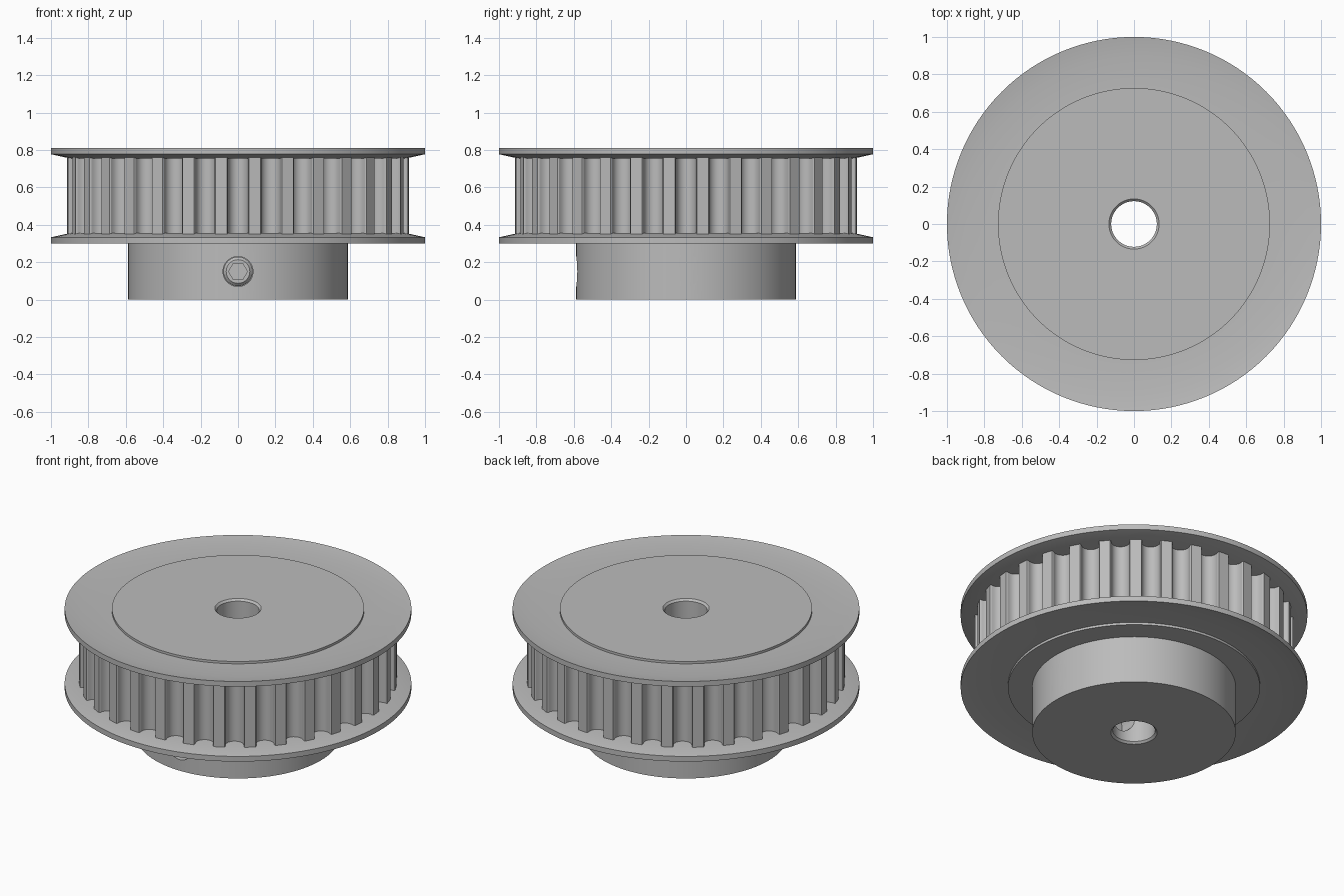
import bpy, bmesh
from math import sin, cos, pi, radians
from mathutils import Matrix

cube = bpy.data.objects.get("Cube")
if cube:
    bpy.data.objects.remove(cube)

steel = bpy.data.materials.new("machined grey")
steel.use_nodes = True
grey = (0.5, 0.5, 0.5, 1)
steel.diffuse_color = grey
steel.node_tree.nodes["Principled BSDF"].inputs["Base Color"].default_value = grey


def make_object(name, bm):
    bmesh.ops.recalc_face_normals(bm, faces=bm.faces[:])
    mesh = bpy.data.meshes.new(name)
    bm.to_mesh(mesh)
    bm.free()
    mesh.materials.append(steel)
    ob = bpy.data.objects.new(name, mesh)
    bpy.context.collection.objects.link(ob)
    return ob


def select(ob):
    bpy.ops.object.select_all(action='DESELECT')
    ob.select_set(True)
    bpy.context.view_layer.objects.active = ob


def smooth(ob, angle):
    select(ob)
    bpy.ops.object.shade_smooth_by_angle(angle=radians(angle))


def strips(bm, loops):
    """Join a closed cycle of closed point loops with quads."""
    rings = [[bm.verts.new(p) for p in loop] for loop in loops]
    for a, b in zip(rings, rings[1:] + rings[:1]):
        for i in range(len(a)):
            j = (i + 1) % len(a)
            bm.faces.new((a[i], a[j], b[j], b[i]))


def lathe(name, profile, steps=128):
    """Spin a closed (radius, height) profile around z."""
    bm = bmesh.new()
    turns = [2 * pi * i / steps for i in range(steps)]
    strips(bm, [[(r * cos(a), r * sin(a), z) for a in turns] for r, z in profile])
    return make_object(name, bm)


def plug(name, radius, near, far, angle, sides=48):
    """Cylinder lying radially at the set screw height."""
    bm = bmesh.new()
    bmesh.ops.create_cone(bm, cap_ends=True, segments=sides, radius1=radius,
                          radius2=radius, depth=far - near)
    bm.transform(Matrix.Rotation(angle, 4, 'Z')
                 @ Matrix.Translation(((near + far) / 2, 0, SCREW_Z))
                 @ Matrix.Rotation(pi / 2, 4, 'Y'))
    return make_object(name, bm)


def cut(ob, cutter):
    mod = ob.modifiers.new("cut", 'BOOLEAN')
    mod.operation, mod.object, mod.solver = 'DIFFERENCE', cutter, 'EXACT'
    select(ob)
    bpy.ops.object.modifier_apply(modifier=mod.name)
    bpy.data.objects.remove(cutter)


SCREW_Z = 0.15
MIDDLE = 0.555          # mid height of the toothed band
TEETH = 32
TIP = 0.915

# Hub and core with a chamfered bore
BORE, CHAMFER = 0.122, 0.134
hub = lathe("hub_and_core", [
    (BORE, 0.012), (CHAMFER, 0), (0.587, 0), (0.587, 0.3), (0.727, 0.3),
    (0.727, 0.81), (CHAMFER, 0.81), (BORE, 0.798)])

# Two set screws with hex sockets, in drilled holes
for side, angle in (("front", -pi / 2), ("left", 0)):
    cut(hub, plug("hole_cutter", 0.08, 0.06, 0.7, angle))
    screw = plug(side + "_set_screw", 0.078, 0.2, 0.55, angle)
    # Bevel the outer rim of the screw
    bm = bmesh.new()
    bm.from_mesh(screw.data)
    out = Matrix.Rotation(-angle, 3, 'Z')
    rim = [e for e in bm.edges if all((out @ v.co).x > 0.54 for v in e.verts)]
    bmesh.ops.bevel(bm, geom=rim, offset=0.015, segments=1, affect='EDGES')
    bm.to_mesh(screw.data)
    bm.free()
    cut(screw, plug("hex_cutter", 0.05, 0.47, 0.7, angle, 6))
    smooth(screw, 30)
smooth(hub, 30)

# Flanges with flared rims, mirrored about the band
for name, s in (("top_flange", 1), ("bottom_flange", -1)):
    flange = lathe(name, [(r, MIDDLE + s * h) for r, h in (
        (0.7, 0.2), (0.9, 0.2), (1, 0.222), (1, 0.255), (0.9, 0.24), (0.7, 0.24))])
    smooth(flange, 30)

# Toothed band with round-bottomed grooves
ROUND, DEPTH, ARC = 0.053, 0.076, 12
groove = [(-0.058, TIP), (-ROUND, TIP - 0.008)]
for k in range(ARC + 1):
    a = pi * k / ARC
    groove.append((-ROUND * cos(a), TIP - DEPTH + ROUND - ROUND * sin(a)))
groove += [(ROUND, TIP - 0.008), (0.058, TIP)]
outer, inner = [], []
for t in range(TEETH):
    a = 2 * pi * t / TEETH - pi / 2
    for x, r in groove:
        outer.append((r * cos(a) - x * sin(a), r * sin(a) + x * cos(a)))
        b = a + x
        inner.append((0.71 * cos(b), 0.71 * sin(b)))
low, high = MIDDLE - 0.205, MIDDLE + 0.205
bm = bmesh.new()
strips(bm, [[(x, y, z) for x, y in ring] for ring, z in (
    (inner, low), (outer, low), (outer, high), (inner, high))])
smooth(make_object("toothed_band", bm), 28)
